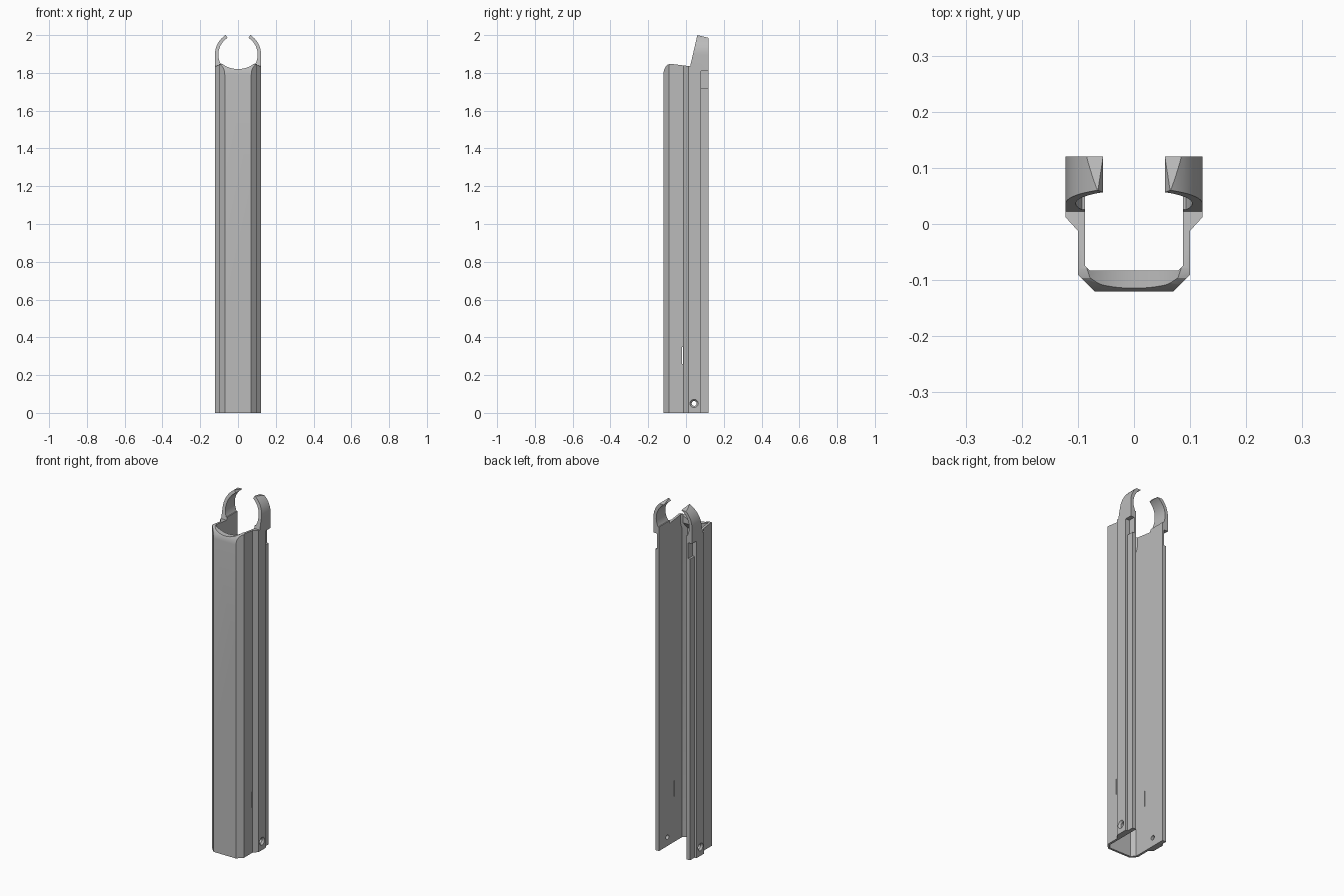
import bpy, bmesh, math
from mathutils import Vector, Matrix

if "Cube" in bpy.data.objects:
    bpy.data.objects.remove(bpy.data.objects["Cube"], do_unlink=True)

grey = bpy.data.materials.new("plain_grey")
grey.use_nodes = True
colour = (0.5, 0.5, 0.5, 1)
grey.diffuse_color = colour
grey.node_tree.nodes["Principled BSDF"].inputs["Base Color"].default_value = colour


def loft(name, rings):
    """Closed solid through matching rings of points."""
    bm = bmesh.new()
    loops = [[bm.verts.new(p) for p in ring] for ring in rings]
    for a, b in zip(loops, loops[1:]):
        for i in range(len(a)):
            j = (i + 1) % len(a)
            bm.faces.new((a[i], a[j], b[j], b[i]))
    bm.faces.new(loops[0][::-1])
    bm.faces.new(loops[-1])
    bmesh.ops.recalc_face_normals(bm, faces=bm.faces)
    mesh = bpy.data.meshes.new(name)
    bm.to_mesh(mesh)
    bm.free()
    mesh.materials.append(grey)
    obj = bpy.data.objects.new(name, mesh)
    bpy.context.collection.objects.link(obj)
    return obj


def prism(name, profile, axis, low, high):
    """Extrude a 2D profile along one axis; the other two keep their order."""
    def place(p, d):
        q = list(p)
        q.insert("xyz".index(axis), d)
        return Vector(q)
    return loft(name, [[place(p, d) for p in profile] for d in (low, high)])


def rect(a0, a1, b0, b1):
    return [(a0, b0), (a1, b0), (a1, b1), (a0, b1)]


def circle(cx, cy, r, n=32):
    return [(cx + r * math.cos(math.tau * i / n), cy + r * math.sin(math.tau * i / n))
            for i in range(n)]


def mirrored(half):
    return half + [(-x, y) for x, y in reversed(half)]


def combine(target, tool, operation):
    mod = target.modifiers.new("combine", "BOOLEAN")
    mod.object, mod.operation, mod.solver = tool, operation, "EXACT"
    bpy.context.view_layer.objects.active = target
    bpy.ops.object.modifier_apply(modifier=mod.name)
    bpy.data.objects.remove(tool, do_unlink=True)


# Channel with chamfered front, outward side ribs and thin rear edges
outer = mirrored([(0.07, -0.12), (0.1, -0.09), (0.1, -0.012), (0.122, 0.012),
                  (0.122, 0.08), (0.11, 0.08), (0.11, 0.12)])
body = prism("clip_channel", outer, "z", 0, 1.85)


# Inner cavity, narrowing to a thick lip at the top of the front wall
def cavity_ring(z, front):
    half = [(0.066 + (front + 0.108) * 0.5, front), (0.087, front + 0.021 - (front + 0.108) * 0.5),
            (0.087, 0.2)]
    return [(x, y, z) for x, y in mirrored(half)]


combine(body, loft("cavity", [cavity_ring(z, f) for z, f in
        ((-0.1, -0.108), (1.765, -0.108), (1.8, -0.083), (2.2, -0.083))]), "DIFFERENCE")

# Open ring jaws on the rear of both side walls
ring_z, steps = 1.897, 18
for side in (-1, 1):
    angles = [math.radians(-30 + 88 * i / steps) for i in range(steps + 1)]
    inner_arc = [(0.104 * math.cos(a), ring_z + 0.104 * math.sin(a)) for a in angles]
    outer_arc = [(0.122 * math.cos(a), ring_z + 0.122 * math.sin(a))
                 for a in reversed(angles) if a > 0]
    jaw = [(0.087, 1.81)] + inner_arc + outer_arc + [(0.122, ring_z), (0.122, 1.81)]
    combine(body, prism("jaw", [(side * x, z) for x, z in jaw], "y", 0.014, 0.12), "UNION")

# Side outline: rounded front top, sloping rim and raked jaws
outline = [(-0.12, -0.01), (-0.12, 1.79), (-0.117, 1.815), (-0.108, 1.833), (-0.096, 1.844),
           (-0.08, 1.848), (0.022, 1.835), (0.06, 2.0), (0.12, 1.985), (0.13, 1.98), (0.13, -0.01)]
combine(body, prism("side_outline", outline, "x", -0.2, 0.2), "INTERSECT")

# Scooped front rim
combine(body, prism("scoop", circle(0, 1.96, 0.14, 64), "y", -0.2, -0.06), "DIFFERENCE")

for side in (-1, 1):
    # Recess under the jaw, and narrow slit low in the wall
    x0, x1 = sorted((side * 0.098, side * 0.2))
    combine(body, prism("recess", rect(0.08, 0.2, 1.72, 1.81), "x", x0, x1), "DIFFERENCE")
    x0, x1 = sorted((side * 0.05, side * 0.2))
    combine(body, prism("slit", rect(-0.021, -0.017, 0.26, 0.35), "x", x0, x1), "DIFFERENCE")
    # Countersunk screw hole
    sections = ((0.05, 0.013), (0.112, 0.013), (0.122, 0.022), (0.14, 0.022))
    combine(body, loft("screw_hole", [[(side * x, y, z) for y, z in circle(0.043, 0.05, r, 24)]
                                      for x, r in sections]), "DIFFERENCE")

# Smooth the curved areas, keep the edges crisp
bpy.ops.object.select_all(action="DESELECT")
body.select_set(True)
bpy.context.view_layer.objects.active = body
bpy.ops.object.shade_smooth_by_angle(angle=math.radians(25))
